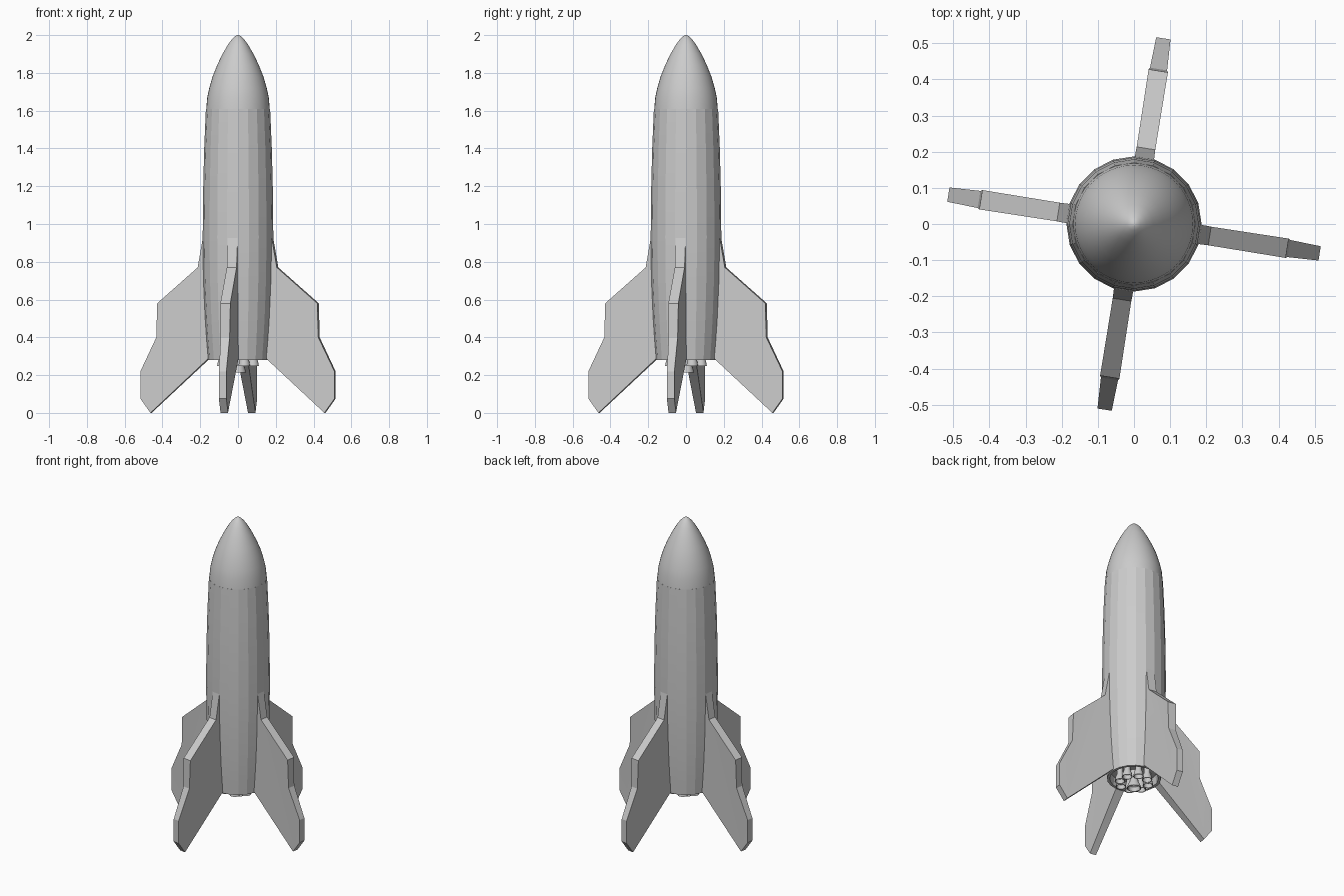
import bpy, bmesh, math

if "Cube" in bpy.data.objects:
    bpy.data.objects.remove(bpy.data.objects["Cube"])


def finish(name, bm, angle):
    bmesh.ops.remove_doubles(bm, verts=bm.verts, dist=1e-5)
    bmesh.ops.recalc_face_normals(bm, faces=bm.faces)
    mesh = bpy.data.meshes.new(name)
    bm.to_mesh(mesh)
    bm.free()
    ob = bpy.data.objects.new(name, mesh)
    bpy.context.collection.objects.link(ob)
    bpy.ops.object.select_all(action='DESELECT')
    ob.select_set(True)
    bpy.context.view_layer.objects.active = ob
    bpy.ops.object.shade_smooth_by_angle(angle=math.radians(angle))
    return ob


def lathe(name, profile, sides, angle=30, location=(0, 0, 0)):
    bm = bmesh.new()
    rings = [[bm.verts.new((r * math.cos(2 * math.pi * i / sides),
                            r * math.sin(2 * math.pi * i / sides), z))
              for i in range(sides)] if r > 0 else [bm.verts.new((0, 0, z))] * sides
             for r, z in profile]
    for a, b in zip(rings, rings[1:]):
        for i in range(sides):
            j = (i + 1) % sides
            bm.faces.new(dict.fromkeys((a[i], a[j], b[j], b[i])))
    ob = finish(name, bm, angle)
    ob.location = location
    return ob


# Twenty-sided hull with a recessed engine bay underneath
lathe("hull", [(0, 0.33), (0.135, 0.33), (0.142, 0.28), (0.158, 0.28), (0.166, 0.38),
               (0.174, 0.5), (0.183, 0.7), (0.187, 0.93), (0.184, 1.2), (0.179, 1.4),
               (0.17, 1.61), (0, 1.61)], 20, angle=12)

# Smooth pointed nose
lathe("nose_cone", [(0.168, 1.61), (0.163, 1.67), (0.152, 1.72), (0.135, 1.78),
                    (0.111, 1.84), (0.082, 1.9), (0.053, 1.95), (0.034, 1.976),
                    (0.018, 1.992), (0.007, 1.999), (0, 2.0)], 40)


# Engine bells: a ring of eight around a lower central one
def nozzle(name, x, y, bottom, r):
    lathe(name, [(0, 0.335), (r * 0.55, 0.335), (r * 0.6, bottom + 0.045),
                 (r * 0.85, bottom + 0.025), (r, bottom), (r * 0.87, bottom),
                 (r * 0.7, bottom + 0.025), (0, bottom + 0.045)], 16, location=(x, y, 0))


nozzle("centre_nozzle", 0, 0, 0.215, 0.042)
for k in range(8):
    a = math.radians(22.5 + 45 * k)
    nozzle(f"outer_nozzle_{k + 1}", 0.086 * math.cos(a), 0.086 * math.sin(a), 0.248, 0.031)

# Swept fins: outline points are (radius, height, half thickness)
outline = [(0.145, 0.93, 0.027), (0.184, 0.93, 0.027), (0.212, 0.77, 0.026),
           (0.429, 0.58, 0.027), (0.434, 0.40, 0.024), (0.52, 0.22, 0.02),
           (0.52, 0.075, 0.02), (0.466, 0.0, 0.02), (0.158, 0.285, 0.027),
           (0.145, 0.295, 0.027)]
for k in range(4):
    bm = bmesh.new()
    left = [bm.verts.new((r, t, z)) for r, z, t in outline]
    right = [bm.verts.new((r, -t, z)) for r, z, t in outline]
    sides = [bm.faces.new(left), bm.faces.new(right[::-1])]
    for i in range(len(outline)):
        j = (i + 1) % len(outline)
        bm.faces.new((left[i], right[i], right[j], left[j]))
    bmesh.ops.triangulate(bm, faces=sides)
    fin = finish(f"fin_{k + 1}", bm, 12)
    fin.rotation_euler.z = math.radians(90 * k - 9)
